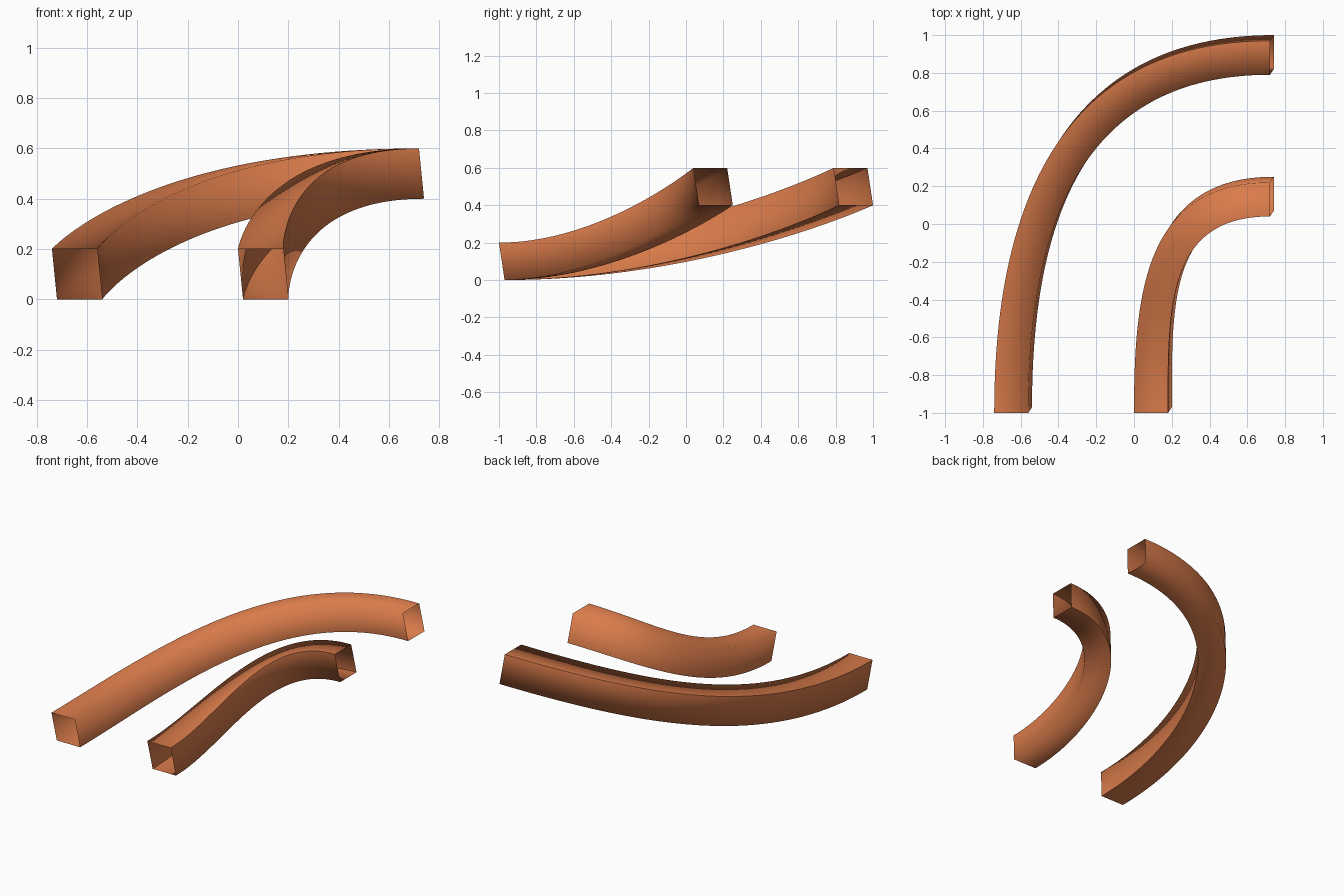
import bpy
import bmesh
from mathutils import Vector
from mathutils.geometry import interpolate_bezier

cube = bpy.data.objects.get("Cube")
if cube:
    bpy.data.objects.remove(cube, do_unlink=True)

STEPS = 64
WIDTH = 0.18
DROP = Vector((0.02, 0.03, -0.2))   # from each top rail to the bottom rail below it
HANDLE = 0.445                      # handle length as a share of the chord

orange = bpy.data.materials.new("terracotta_orange")
orange.use_nodes = True
orange.diffuse_color = (0.70, 0.20, 0.07, 1)
orange.node_tree.nodes["Principled BSDF"].inputs["Base Color"].default_value = (0.70, 0.20, 0.07, 1)


def rail(start, end):
    """Curve leaving along +y and arriving along +x."""
    start, end = Vector(start), Vector(end)
    reach = (end - start).length * HANDLE
    return interpolate_bezier(start, start + Vector((0, reach, 0)),
                              end - Vector((reach, 0, 0)), end, STEPS + 1)


def square_tube(name, start_x, end_y, soft_rails):
    """Open-ended bent tube skinned over four corner rails."""
    outer = rail((start_x, -1, 0.2), (0.72, end_y, 0.6))
    inner = rail((start_x + WIDTH, -1, 0.2), (0.72, end_y - WIDTH, 0.6))
    rails = [outer, inner, [p + DROP for p in inner], [p + DROP for p in outer]]

    bm = bmesh.new()
    rows = [[bm.verts.new(p) for p in points] for points in rails]
    for k in range(4):
        a, b = rows[k], rows[(k + 1) % 4]
        for i in range(STEPS):
            face = bm.faces.new((a[i], b[i], b[i + 1], a[i + 1]))
            face.smooth = True
    # Crisp corners, apart from the softly shaded pair
    for k, row in enumerate(rows):
        for v, w in zip(row, row[1:]):
            bm.edges.get((v, w)).smooth = k in soft_rails
    bm.normal_update()
    top_face = bm.edges.get((rows[0][0], rows[1][0])).link_faces[0]
    if top_face.normal.z < 0:
        bmesh.ops.reverse_faces(bm, faces=bm.faces[:])

    mesh = bpy.data.meshes.new(name)
    bm.to_mesh(mesh)
    bm.free()
    mesh.materials.append(orange)
    obj = bpy.data.objects.new(name, mesh)
    bpy.context.collection.objects.link(obj)
    return obj


# Long outer bend and short inner bend
square_tube("long_bent_tube", -0.74, 0.97, (1, 3))
square_tube("short_bent_tube", 0.0, 0.22, (0, 2))
